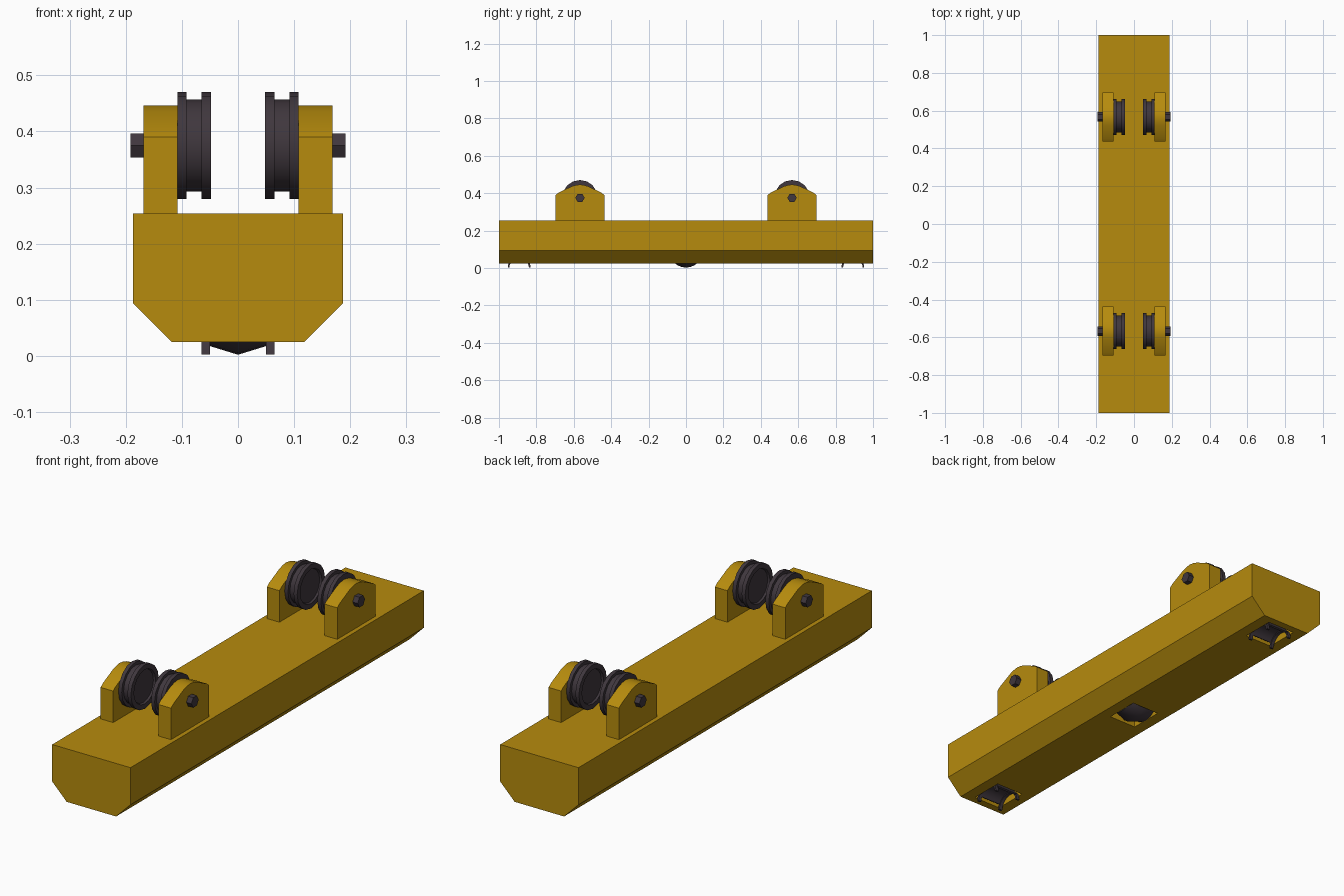
import bpy, bmesh, math
from mathutils import Matrix, Vector

cube = bpy.data.objects.get("Cube")
if cube:
    bpy.data.objects.remove(cube, do_unlink=True)


def material(name, rgb):
    m = bpy.data.materials.new(name)
    m.use_nodes = True
    m.diffuse_color = (*rgb, 1)
    m.node_tree.nodes["Principled BSDF"].inputs["Base Color"].default_value = (*rgb, 1)
    return m


YELLOW = material("safety yellow", (0.47, 0.26, 0.004))
DARK = material("dark steel", (0.050, 0.038, 0.047))


def finish(name, bm, mat, smooth=None):
    bmesh.ops.recalc_face_normals(bm, faces=bm.faces)
    mesh = bpy.data.meshes.new(name)
    bm.to_mesh(mesh)
    bm.free()
    mesh.materials.append(mat)
    ob = bpy.data.objects.new(name, mesh)
    bpy.context.collection.objects.link(ob)
    bpy.ops.object.select_all(action="DESELECT")
    ob.select_set(True)
    bpy.context.view_layer.objects.active = ob
    if smooth:
        bpy.ops.object.shade_smooth_by_angle(angle=math.radians(smooth))
    return ob


def prism(name, points, direction, mat, smooth=None):
    """Extrude a closed outline along a direction."""
    bm = bmesh.new()
    face = bm.faces.new([bm.verts.new(p) for p in points])
    new = bmesh.ops.extrude_face_region(bm, geom=[face])["geom"]
    bmesh.ops.translate(bm, vec=direction,
                        verts=[v for v in new if isinstance(v, bmesh.types.BMVert)])
    return finish(name, bm, mat, smooth)


def lathe(name, profile, centre, mat, steps=16, start=0.0, sweep=360.0, smooth=None):
    """Turn a closed (x, radius) outline about an axis along x."""
    c = Vector(centre)
    full = sweep == 360
    bm = bmesh.new()
    rings = []
    for i in range(steps if full else steps + 1):
        a = math.radians(start + sweep * i / steps)
        rings.append([bm.verts.new(c + Vector((x, r * math.cos(a), r * math.sin(a))))
                      for x, r in profile])
    n = len(profile)
    for i in range(steps):
        a, b = rings[i], rings[(i + 1) % len(rings)]
        for j in range(n):
            k = (j + 1) % n
            bm.faces.new((a[j], a[k], b[k], b[j]))
    if not full:
        bm.faces.new(rings[0])
        bm.faces.new(rings[-1])
    bmesh.ops.remove_doubles(bm, verts=bm.verts, dist=1e-5)
    return finish(name, bm, mat, smooth)


# Main beam with chamfered lower edges
half = [(0.187, 0.254), (0.187, 0.094), (0.118, 0.025)]
outline = half + [(-x, z) for x, z in reversed(half)]
beam = prism("beam", [(x, -1, z) for x, z in outline], (0, 2, 0), YELLOW)

# Pockets in the underside
END_Y = 0.892
for y in (-END_Y, 0, END_Y):
    bm = bmesh.new()
    bmesh.ops.create_cube(bm, size=1, matrix=Matrix.Translation((0, y, 0.05))
                          @ Matrix.Diagonal((0.134, 0.15, 0.12, 1)))
    cutter = finish("pocket_cutter", bm, YELLOW)
    cutter.hide_render = True
    bpy.context.view_layer.objects.active = beam
    mod = beam.modifiers.new("pocket", "BOOLEAN")
    mod.operation = "DIFFERENCE"
    mod.solver = "EXACT"
    mod.object = cutter
    bpy.ops.object.modifier_apply(modifier=mod.name)
    bpy.data.objects.remove(cutter, do_unlink=True)

# Barrel roller in the middle pocket
lathe("underside_roller", [(-0.065, 0), (-0.065, 0.07), (0, 0.09), (0.065, 0.07), (0.065, 0)],
      (0, 0, 0.092), DARK, steps=24, start=90, smooth=35)

# Arched saddles with raised rims in the end pockets
for end, y in (("front", -END_Y), ("back", END_Y)):
    for side, s in (("left", 1), ("right", -1)):
        lathe(f"{end}_{side}_saddle_rim",
              [(s * 0.05, 0.052), (s * 0.065, 0.052), (s * 0.065, 0.061), (s * 0.05, 0.061)],
              (0, y, 0.002), DARK, steps=12, sweep=180, smooth=35)
    lathe(f"{end}_saddle_band",
          [(-0.05, 0.056), (0.05, 0.056), (0.05, 0.064), (-0.05, 0.064)],
          (0, y, 0.002), DARK, steps=12, start=24, sweep=132, smooth=35)

# Four bracket, wheel and bolt sets on the deck
AXLE_Z = 0.375
slope = [(0.13, 0.25), (0.13, 0.39), (0.115, 0.402), (0.045, 0.436), (0.022, 0.443)]
arch = slope + [(0, 0.446)] + [(-y, z) for y, z in reversed(slope)]
wheel = [(0.056, 0), (0.056, 0.07), (0.048, 0.074), (0.048, 0.095), (0.065, 0.095),
         (0.065, 0.082), (0.092, 0.082), (0.092, 0.095), (0.108, 0.095), (0.108, 0)]
bolt = [(0.166, 0), (0.166, 0.025), (0.192, 0.025), (0.192, 0)]
for end, y in (("front", -0.567), ("back", 0.567)):
    for side, s in (("left", 1), ("right", -1)):
        tag = f"{end}_{side}"
        prism(f"{tag}_bracket", [(s * 0.108, y + dy, z) for dy, z in arch],
              (s * 0.06, 0, 0), YELLOW, smooth=25)
        for part, shape, steps, start in (("wheel", wheel, 16, 90), ("bolt", bolt, 6, 0)):
            lathe(f"{tag}_{part}", [(s * x, r) for x, r in shape],
                  (0, y, AXLE_Z), DARK, steps=steps, start=start, smooth=28)
